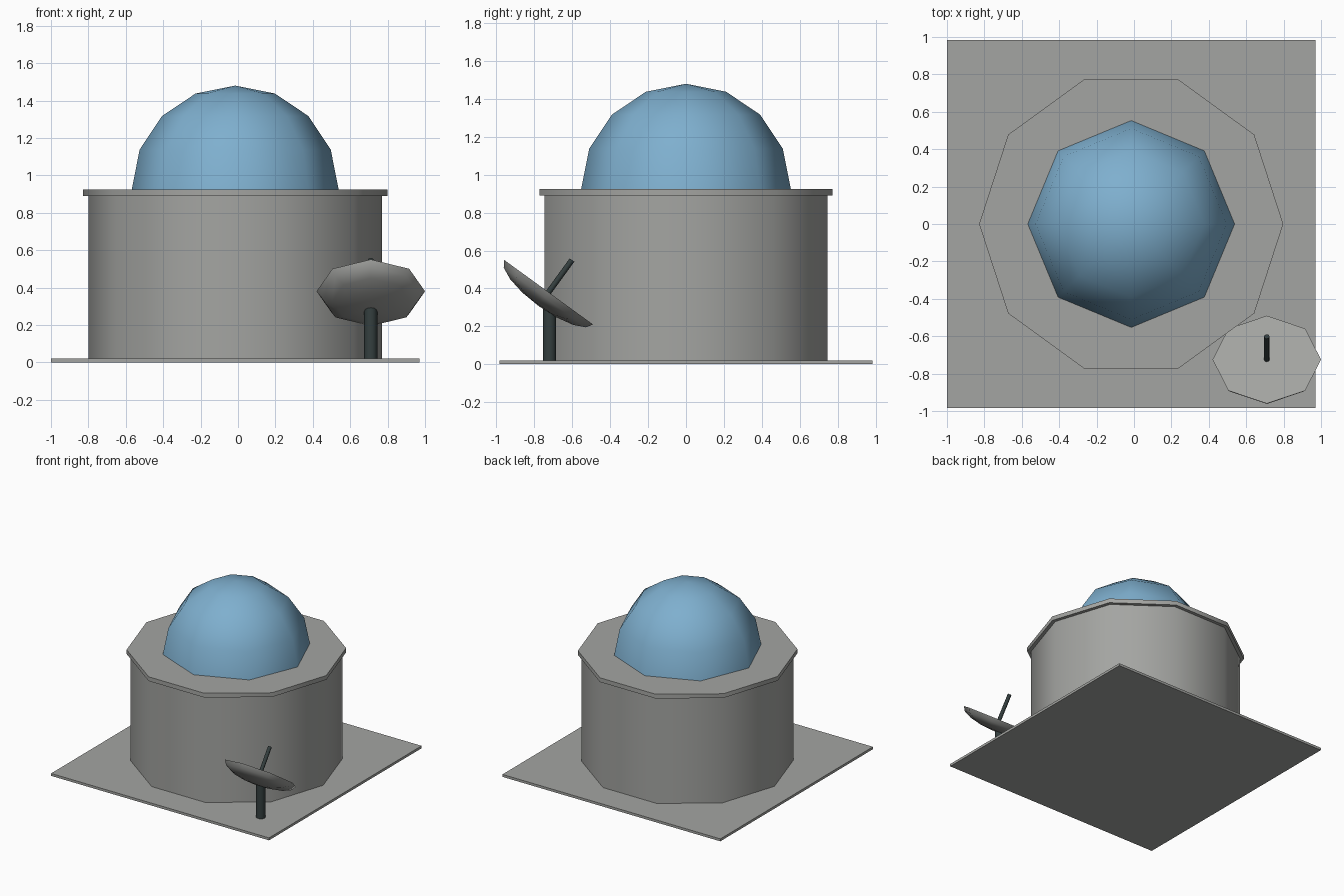
import bpy, bmesh, math
from mathutils import Matrix, Vector

if "Cube" in bpy.data.objects:
    bpy.data.objects.remove(bpy.data.objects["Cube"], do_unlink=True)


def material(name, rgb):
    m = bpy.data.materials.new(name)
    m.use_nodes = True
    m.diffuse_color = (*rgb, 1)
    m.node_tree.nodes["Principled BSDF"].inputs["Base Color"].default_value = (*rgb, 1)
    return m


GREY = material("concrete_grey", (0.37, 0.375, 0.36))
BLUE = material("dome_blue", (0.21, 0.43, 0.62))
DARK = material("dark_metal", (0.035, 0.05, 0.05))


def finish(name, bm, mat, matrix, angle=50):
    """Turn a bmesh into a placed object, smooth across shallow edges."""
    bmesh.ops.recalc_face_normals(bm, faces=bm.faces)
    mesh = bpy.data.meshes.new(name)
    bm.to_mesh(mesh)
    bm.free()
    mesh.materials.append(mat)
    obj = bpy.data.objects.new(name, mesh)
    bpy.context.collection.objects.link(obj)
    obj.matrix_world = matrix
    bpy.ops.object.select_all(action='DESELECT')
    obj.select_set(True)
    bpy.context.view_layer.objects.active = obj
    bpy.ops.object.shade_smooth_by_angle(angle=math.radians(angle))
    return obj


def prism(name, mat, sides, radius, height, matrix):
    """Upright prism with its base at the local origin and a corner on +x."""
    bm = bmesh.new()
    ring = [bm.verts.new((radius * math.cos(math.tau * i / sides),
                          radius * math.sin(math.tau * i / sides), 0))
            for i in range(sides)]
    base = bm.faces.new(ring)
    top = bmesh.ops.extrude_face_region(bm, geom=[base])["geom"]
    bmesh.ops.translate(bm, vec=(0, 0, height),
                        verts=[v for v in top if isinstance(v, bmesh.types.BMVert)])
    return finish(name, bm, mat, matrix)


def half_ball(name, mat, radius, height, matrix):
    """Eight-sided half sphere closed by a flat cap; negative height is a bowl."""
    bm = bmesh.new()
    bmesh.ops.create_uvsphere(bm, u_segments=8, v_segments=8, radius=1)
    cut = bmesh.ops.bisect_plane(bm, geom=bm.verts[:] + bm.edges[:] + bm.faces[:],
                                 dist=0.001, plane_co=(0, 0, 0),
                                 plane_no=(0, 0, 1), clear_inner=True)
    rim = [e for e in cut["geom_cut"] if isinstance(e, bmesh.types.BMEdge)]
    bmesh.ops.holes_fill(bm, edges=rim or [e for e in bm.edges if e.is_boundary], sides=0)
    bmesh.ops.scale(bm, vec=(radius, radius, height), verts=bm.verts)
    return finish(name, bm, mat, matrix)


def at(x, y, z):
    return Matrix.Translation(Vector((x, y, z)))


# Ground slab
CX = -0.015
bm = bmesh.new()
bmesh.ops.create_cube(bm, size=1)
bmesh.ops.scale(bm, vec=(1.97, 1.97, 0.02), verts=bm.verts)
finish("ground_slab", bm, GREY, at(CX, 0, 0.01))

# Ten-sided building, roof rim and dome
prism("drum_wall", GREY, 10, 0.785, 0.88, at(CX, 0, 0.015))
prism("roof_rim", GREY, 10, 0.813, 0.035, at(CX, 0, 0.89))
half_ball("dome", BLUE, 0.553, 0.555, at(CX, 0, 0.925))

# Dish on a post, tilted toward the back
DISH = at(0.71, -0.725, 0.38) @ Matrix.Rotation(math.radians(-36), 4, 'X')
prism("dish_post", DARK, 12, 0.035, 0.29, at(0.71, -0.72, 0.015))
half_ball("dish", GREY, 0.29, -0.09, DISH)
prism("dish_feed", DARK, 8, 0.015, 0.21, DISH)
